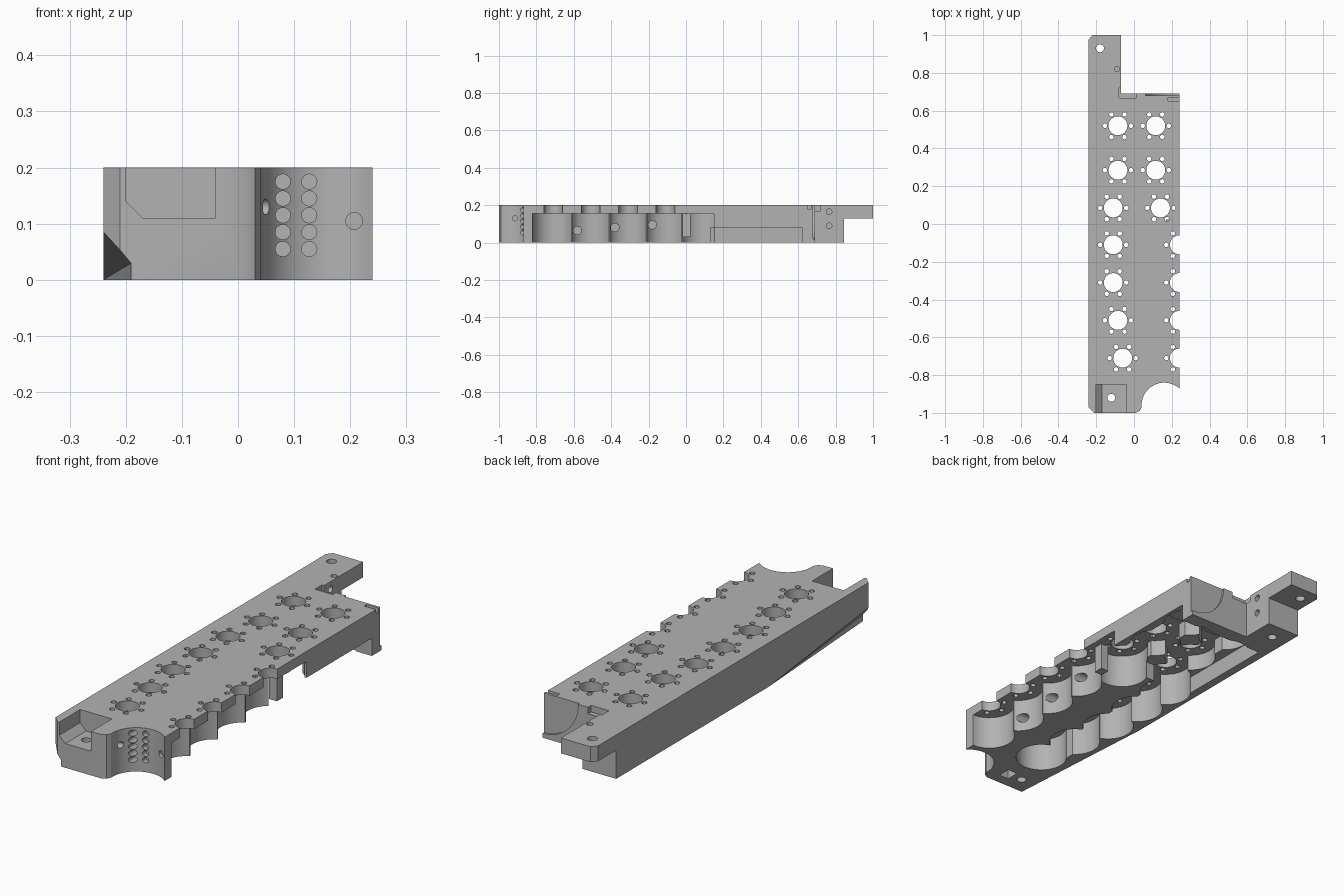
import bpy, bmesh
from math import sin, cos, pi, radians
from mathutils import Matrix, Vector

if "Cube" in bpy.data.objects:
    bpy.data.objects.remove(bpy.data.objects["Cube"])

grey = bpy.data.materials.new("machined grey")
grey.use_nodes = True
colour = (0.45, 0.45, 0.45, 1)
grey.diffuse_color = colour
grey.node_tree.nodes["Principled BSDF"].inputs["Base Color"].default_value = colour


def make_object(name, bm):
    bmesh.ops.recalc_face_normals(bm, faces=bm.faces)
    mesh = bpy.data.meshes.new(name)
    bm.to_mesh(mesh)
    bm.free()
    obj = bpy.data.objects.new(name, mesh)
    bpy.context.collection.objects.link(obj)
    mesh.materials.append(grey)
    return obj


def box(bm, x0, x1, y0, y1, z0, z1):
    m = Matrix.Translation(((x0 + x1) / 2, (y0 + y1) / 2, (z0 + z1) / 2))
    bmesh.ops.create_cube(bm, size=1, matrix=m @ Matrix.Diagonal((x1 - x0, y1 - y0, z1 - z0, 1)))


def rod(bm, start, end, r, sides=16):
    a, b = Vector(start), Vector(end)
    turn = (b - a).to_track_quat('Z', 'Y').to_matrix().to_4x4()
    bmesh.ops.create_cone(bm, cap_ends=True, segments=sides, radius1=r, radius2=r,
                          depth=(b - a).length, matrix=Matrix.Translation((a + b) / 2) @ turn)


def upright(bm, x, y, r, z0, z1, sides=16):
    rod(bm, (x, y, z0), (x, y, z1), r, sides)


def hull(bm, points):
    verts = [bm.verts.new(p) for p in points]
    bmesh.ops.convex_hull(bm, input=verts)


def cut(target, bm):
    cutter = make_object("cutter", bm)
    cutter.hide_render = True
    mod = target.modifiers.new("cut", 'BOOLEAN')
    mod.operation = 'DIFFERENCE'
    mod.solver = 'EXACT'
    mod.use_self = True
    mod.object = cutter
    bpy.ops.object.select_all(action='DESELECT')
    bpy.context.view_layer.objects.active = target
    target.select_set(True)
    bpy.ops.object.modifier_apply(modifier=mod.name)
    bpy.data.objects.remove(cutter)


# Body outline with a concave bay at the front left corner
outline = [(-0.24, 0.975), (-0.24, -0.97), (-0.21, -1), (0.01, -1), (0.03, -0.99)]
for i in range(25):
    a = radians(185 - i * 140 / 24)
    outline.append((0.16 + 0.12 * cos(a), -0.96 + 0.12 * sin(a)))
outline = [p for p in outline if p[0] < 0.238]
outline += [(0.24, -0.87), (0.24, 0.69), (-0.07, 0.69), (-0.07, 1), (-0.22, 1)]
bm = bmesh.new()
base = bm.faces.new([bm.verts.new((x, y, 0)) for x, y in outline])
top = bmesh.ops.extrude_face_region(bm, geom=[base])["geom"]
bmesh.ops.translate(bm, vec=(0, 0, 0.2), verts=[v for v in top if isinstance(v, bmesh.types.BMVert)])
body = make_object("manifold_block", bm)

left_row = [(-0.06, -0.71), (-0.085, -0.51), (-0.11, -0.31), (-0.11, -0.11),
            (-0.11, 0.085), (-0.085, 0.285), (-0.085, 0.52)]
edge_row = [(0.24, y) for y in (-0.71, -0.51, -0.31, -0.11)]
right_row = [(0.14, 0.085), (0.115, 0.285), (0.115, 0.52)]
ports = left_row + edge_row + right_row
CEILING = 0.155

# Shallow step under the rear half, open on the side
bm = bmesh.new()
box(bm, -0.2, 0.3, 0.13, 0.62, -0.1, 0.08)
cut(body, bm)

# Scalloped chambers under every port, joined by a channel
bm = bmesh.new()
for x, y in ports:
    upright(bm, x, y, 0.112, -0.1, CEILING, 40)
cut(body, bm)
bm = bmesh.new()
box(bm, -0.15, -0.04, -0.71, 0.52, -0.11, CEILING - 0.001)
box(bm, 0.06, 0.2, 0.085, 0.52, -0.12, CEILING - 0.002)
box(bm, 0.185, 0.3, -0.75, 0.15, -0.13, CEILING - 0.001)
cut(body, bm)

# Ports through the top plate, each with a ring of six small holes
bm = bmesh.new()
for x, y in ports:
    upright(bm, x, y, 0.05, 0.1, 0.3, 32)
    for k in range(6):
        a = k * pi / 3
        hx = x + 0.069 * cos(a)
        if hx < 0.23:
            upright(bm, hx, y + 0.069 * sin(a), 0.012, 0.1, 0.3, 12)
cut(body, bm)

# Underside of the rear arm, front ledge pocket and tapered lower edge
bm = bmesh.new()
box(bm, -0.3, 0, 0.845, 1.1, -0.1, 0.13)
hull(bm, [(x, y, z) for y in (-1.1, -0.85)
          for x, z in ((-0.2, 0.3), (-0.2, 0.14), (-0.17, 0.11), (-0.04, 0.11), (-0.04, 0.3))])
hull(bm, [(-0.3, -1.01, 0.15), (-0.24, -1.01, 0.09), (-0.19, -1.01, 0.03), (-0.19, -1.01, -0.05),
          (-0.3, -1.01, -0.05), (-0.24, -0.25, 0), (-0.3, -0.25, 0), (-0.24, -0.25, -0.05),
          (-0.3, -0.25, -0.05)])
cut(body, bm)

# Rear face recess and slots
bm = bmesh.new()
rod(bm, (0.24, 0.68, 0.2), (0.24, 0.75, 0.2), 0.18, 64)
box(bm, 0.18, 0.3, 0.65, 0.668, 0.18, 0.3)
box(bm, -0.08, 0.01, 0.668, 0.72, 0.17, 0.3)
cut(body, bm)

# Drilled mounting and side holes
bm = bmesh.new()
upright(bm, -0.12, -0.92, 0.021, -0.1, 0.2, 20)
upright(bm, -0.18, 0.93, 0.021, 0.1, 0.3, 20)
upright(bm, -0.09, 0.82, 0.014, 0.17, 0.3)
upright(bm, -0.16, 0.76, 0.021, -0.1, 0.05, 20)
box(bm, -0.07, -0.02, -0.95, -0.89, -0.1, 0.06)
for z in (0.09, 0.165):
    rod(bm, (-0.12, 0.765, z), (0, 0.765, z), 0.015)
for i in range(5):
    for x in (0.08, 0.127):
        rod(bm, (x, -0.95, 0.055 + i * 0.03), (x, -0.825, 0.055 + i * 0.03), 0.0135)
rod(bm, (0.207, -0.95, 0.105), (0.207, -0.83, 0.105), 0.015)
rod(bm, (0.02, -0.915, 0.13), (0.1, -0.915, 0.13), 0.014)
for i in range(3):
    y, z = -0.58 + i * 0.2, 0.065 + i * 0.015
    rod(bm, (0.08, y, z), (0.3, y, z), 0.022, 20)
cut(body, bm)

# Small post hanging in the side opening
bm = bmesh.new()
box(bm, 0.17, 0.21, -0.02, 0.025, 0.03, 0.16)
post = make_object("side_post", bm)

bpy.ops.object.select_all(action='DESELECT')
for obj in (body, post):
    obj.select_set(True)
bpy.context.view_layer.objects.active = body
bpy.ops.object.shade_smooth_by_angle(angle=radians(30))
